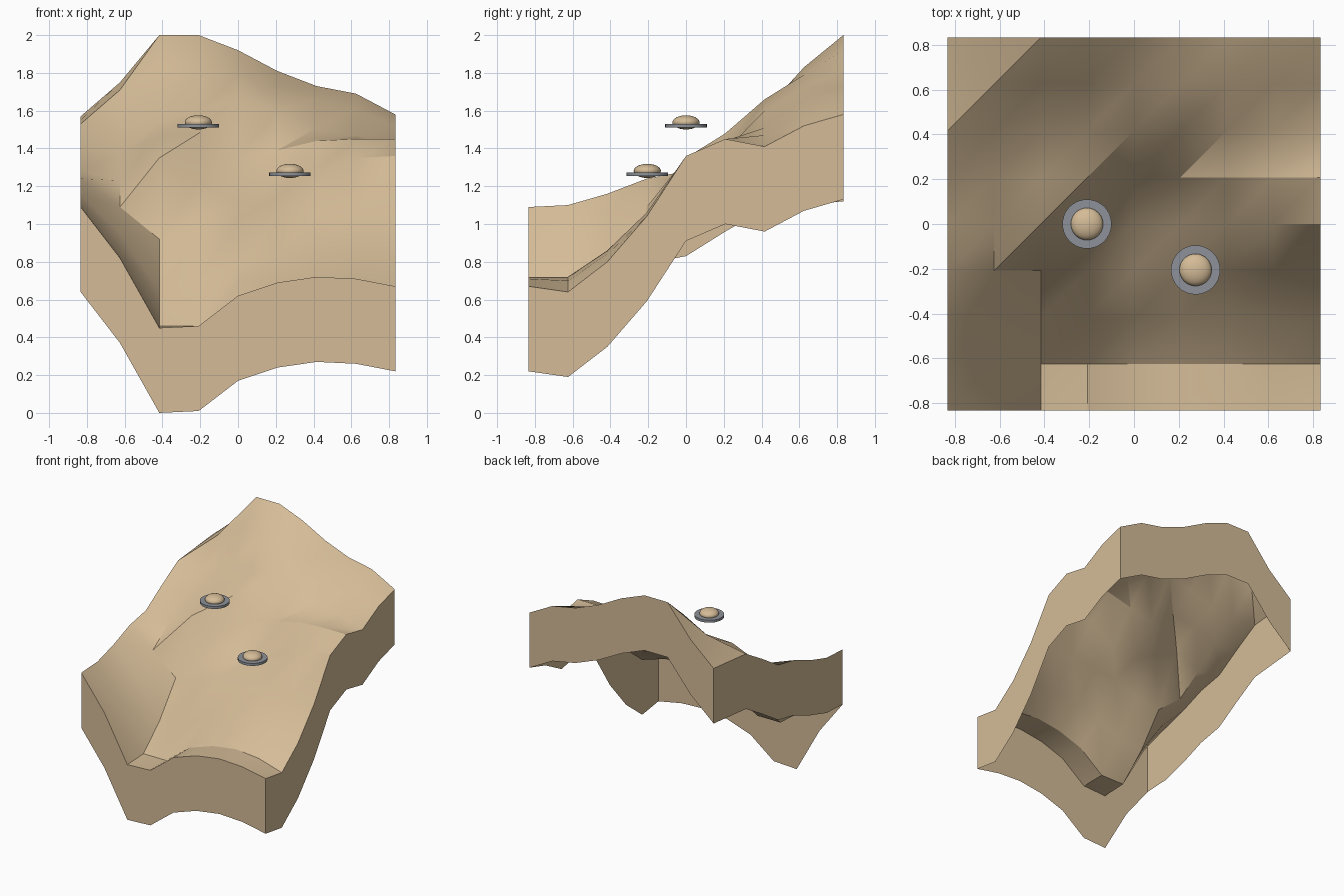
import bpy
import bmesh
import math

# Remove the default object
default_cube = bpy.data.objects.get("Cube")
if default_cube:
    bpy.data.objects.remove(default_cube, do_unlink=True)


def make_material(name, colour):
    material = bpy.data.materials.new(name)
    material.use_nodes = True
    rgba = (*colour, 1)
    material.diffuse_color = rgba
    shader = next(n for n in material.node_tree.nodes if n.type == "BSDF_PRINCIPLED")
    shader.inputs["Base Color"].default_value = rgba
    return material


sand = make_material("sand", (0.66, 0.5, 0.31))
grey_metal = make_material("grey metal", (0.27, 0.29, 0.32))


def finish(bm, name, material, angle=30):
    """Turn a bmesh into a named, coloured object with sharp creases kept."""
    mesh = bpy.data.meshes.new(name)
    bm.to_mesh(mesh)
    bm.free()
    mesh.materials.append(material)
    obj = bpy.data.objects.new(name, mesh)
    bpy.context.collection.objects.link(obj)
    bpy.ops.object.select_all(action="DESELECT")
    obj.select_set(True)
    bpy.context.view_layer.objects.active = obj
    bpy.ops.object.shade_smooth_by_angle(angle=math.radians(angle))
    return obj


# Ground heights in hundredths, one row per step from front to back
HEIGHTS = (
    (109, 82, 45, 46, 62, 69, 72, 71, 67),
    (110, 83, 46, 46, 62, 69, 72, 70, 64),
    (116, 95, 65, 69, 78, 83, 86, 84, 80),
    (124, 109, 92, 95, 103, 104, 106, 106, 104),
    (128, 123, 135, 122, 111, 114, 128, 135, 136),
    (141, 138, 146, 148, 135, 139, 144, 145, 145),
    (153, 151, 153, 160, 166, 160, 151, 147, 141),
    (155, 171, 182, 183, 179, 73 + 100, 166, 161, 152),
    (157, 175, 200, 200, 192, 181, 173, 169, 158),
)
HALF = 0.833
SKIRT = 0.45
last = len(HEIGHTS) - 1
step = 2 * HALF / last

# Hillside: triangulated sheet with an open-bottomed skirt that follows its rim
bm = bmesh.new()
grid = [[bm.verts.new((c * step - HALF, r * step - HALF, h / 100))
         for c, h in enumerate(row)] for r, row in enumerate(HEIGHTS)]
for r in range(last):
    for c in range(last):
        a, b = grid[r][c], grid[r][c + 1]
        d, e = grid[r + 1][c], grid[r + 1][c + 1]
        bm.faces.new((a, b, e))
        bm.faces.new((a, e, d))

rim = (grid[0][:last] + [row[last] for row in grid[:last]]
       + grid[last][:0:-1] + [row[0] for row in grid[:0:-1]])
hem = [bm.verts.new((v.co.x, v.co.y, v.co.z - SKIRT)) for v in rim]
for i, top in enumerate(rim):
    j = (i + 1) % len(rim)
    bm.faces.new((rim[j], top, hem[i], hem[j]))
finish(bm, "hillside", sand)


# Hovering saucers: a thin round plate with a flattened dome
def saucer(label, x, y, z):
    plate = bmesh.new()
    bmesh.ops.create_cone(plate, cap_ends=True, segments=32,
                          radius1=0.11, radius2=0.11, depth=0.02)
    finish(plate, label + "_plate", grey_metal).location = (x, y, z)

    dome = bmesh.new()
    bmesh.ops.create_uvsphere(dome, u_segments=32, v_segments=16, radius=0.072)
    bmesh.ops.scale(dome, vec=(1, 1, 0.52), verts=dome.verts)
    finish(dome, label + "_dome", sand).location = (x, y, z + 0.018)


saucer("upper_saucer", -0.21, 0, 1.52)
saucer("lower_saucer", 0.275, -0.205, 1.263)
